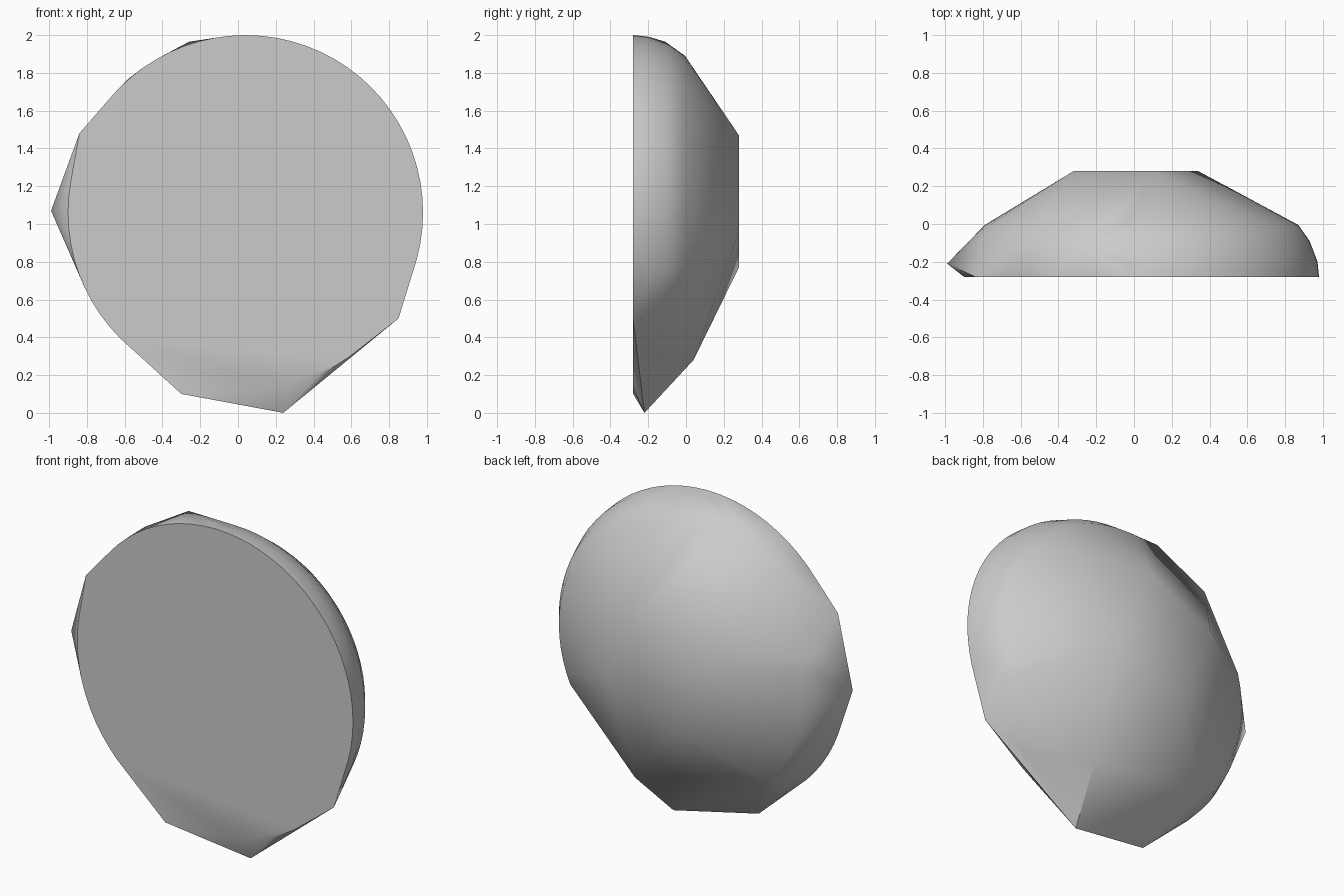
import bpy, bmesh, math

cube = bpy.data.objects.get("Cube")
if cube:
    bpy.data.objects.remove(cube, do_unlink=True)

CX, CZ = 0.04, 1.06


def arc(radius, y, start, end, step=5):
    """Points on a circle facing the front, angles in degrees."""
    return [(CX + radius * math.cos(math.radians(a)), y,
             CZ + radius * math.sin(math.radians(a)))
            for a in range(start, end + 1, step)]


# Flat round front and the curved rim behind it
points = arc(0.94, -0.28, 0, 355) + arc(0.932, -0.2, 0, 355)

# Rounded shoulder, interrupted where the flat cuts run
for start, end in ((-25, 95), (165, 230)):
    points += arc(0.89, -0.09, start, end)
    points += arc(0.83, -0.005, start, end)

# Four corners of the flat back
points += [(-0.32, 0.28, 1.26), (0.11, 0.28, 1.47),
           (0.34, 0.28, 0.96), (-0.11, 0.28, 0.77)]

# Chipped corners around the rim
points += [(-0.99, -0.21, 1.07), (-0.84, -0.28, 1.48),
           (-0.58, -0.08, 1.77), (-0.26, -0.11, 1.965),
           (-0.30, -0.28, 0.10), (0.24, -0.22, 0.0),
           (0.85, -0.28, 0.50), (0.32, 0.04, 0.28)]

# Wrap the points into one solid stone
bm = bmesh.new()
for p in points:
    bm.verts.new(p)
hull = bmesh.ops.convex_hull(bm, input=bm.verts[:])
loose = {g for g in hull["geom_interior"] + hull["geom_unused"]
         if isinstance(g, bmesh.types.BMVert)}
bmesh.ops.delete(bm, geom=list(loose), context="VERTS")
bmesh.ops.dissolve_limit(bm, angle_limit=math.radians(0.3),
                         verts=bm.verts[:], edges=bm.edges[:])
bmesh.ops.recalc_face_normals(bm, faces=bm.faces[:])
mesh = bpy.data.meshes.new("chipped_stone")
bm.to_mesh(mesh)
bm.free()

stone = bpy.data.objects.new("chipped_stone", mesh)
bpy.context.collection.objects.link(stone)

# Plain grey
colour = (0.6, 0.6, 0.6, 1)
grey = bpy.data.materials.new("stone_grey")
grey.use_nodes = True
grey.diffuse_color = colour
for node in grey.node_tree.nodes:
    if node.type == "BSDF_PRINCIPLED":
        node.inputs["Base Color"].default_value = colour
mesh.materials.append(grey)

# Soft shading with crisp strong edges
bpy.ops.object.select_all(action="DESELECT")
stone.select_set(True)
bpy.context.view_layer.objects.active = stone
bpy.ops.object.shade_smooth_by_angle(angle=math.radians(32))
